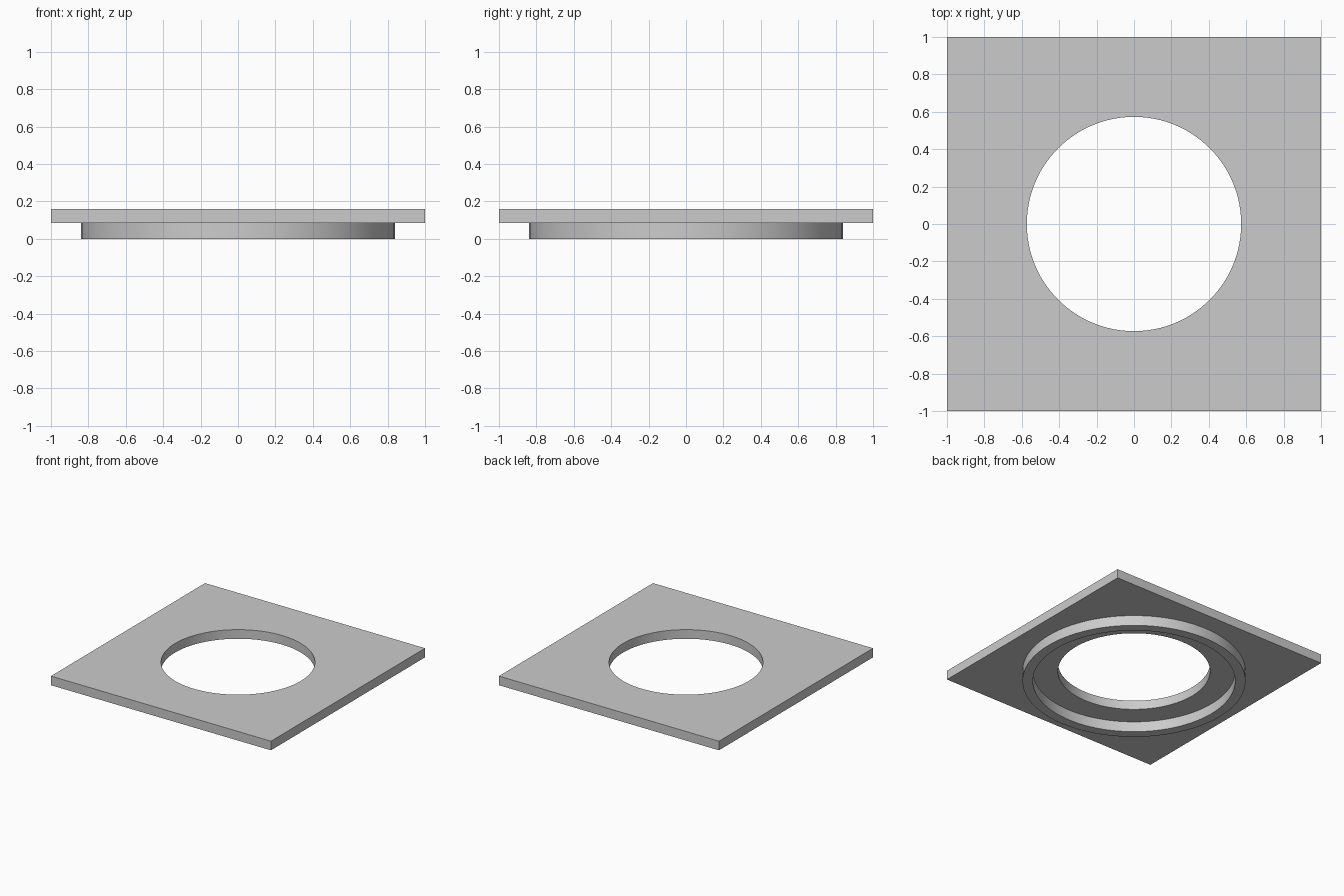
import bpy, bmesh, math

cube = bpy.data.objects.get("Cube")
if cube:
    bpy.data.objects.remove(cube, do_unlink=True)

SEGMENTS = 96  # multiple of 8, so the square's corners fall on a vertex

grey = bpy.data.materials.new("plain_grey")
grey.use_nodes = True
colour = (0.6, 0.6, 0.6, 1)
grey.diffuse_color = colour
grey.node_tree.nodes["Principled BSDF"].inputs["Base Color"].default_value = colour


def circle(radius):
    return lambda a: radius


def square(half):
    return lambda a: half / max(abs(math.cos(a)), abs(math.sin(a)))


def pierced_slab(name, outer, inner, bottom, top):
    """Closed slab between an outer and an inner outline."""
    bm = bmesh.new()
    loops = []
    for outline, z in ((outer, bottom), (outer, top), (inner, top), (inner, bottom)):
        loop = []
        for i in range(SEGMENTS):
            a = math.tau * i / SEGMENTS
            r = outline(a)
            loop.append(bm.verts.new((r * math.cos(a), r * math.sin(a), z)))
        loops.append(loop)
    for k, low in enumerate(loops):
        high = loops[(k + 1) % len(loops)]
        for i in range(SEGMENTS):
            j = (i + 1) % SEGMENTS
            bm.faces.new((low[i], low[j], high[j], high[i]))
    bmesh.ops.recalc_face_normals(bm, faces=bm.faces)
    mesh = bpy.data.meshes.new(name)
    bm.to_mesh(mesh)
    bm.free()
    mesh.materials.append(grey)
    obj = bpy.data.objects.new(name, mesh)
    bpy.context.collection.objects.link(obj)
    bpy.ops.object.select_all(action="DESELECT")
    obj.select_set(True)
    bpy.context.view_layer.objects.active = obj
    bpy.ops.object.shade_smooth_by_angle(angle=math.radians(30))
    return obj


# Square plate with a round opening
pierced_slab("square_plate", square(1.0), circle(0.573), 0.085, 0.16)

# Thin locating collar under the plate
pierced_slab("lower_collar", circle(0.84), circle(0.762), 0.0, 0.085)
